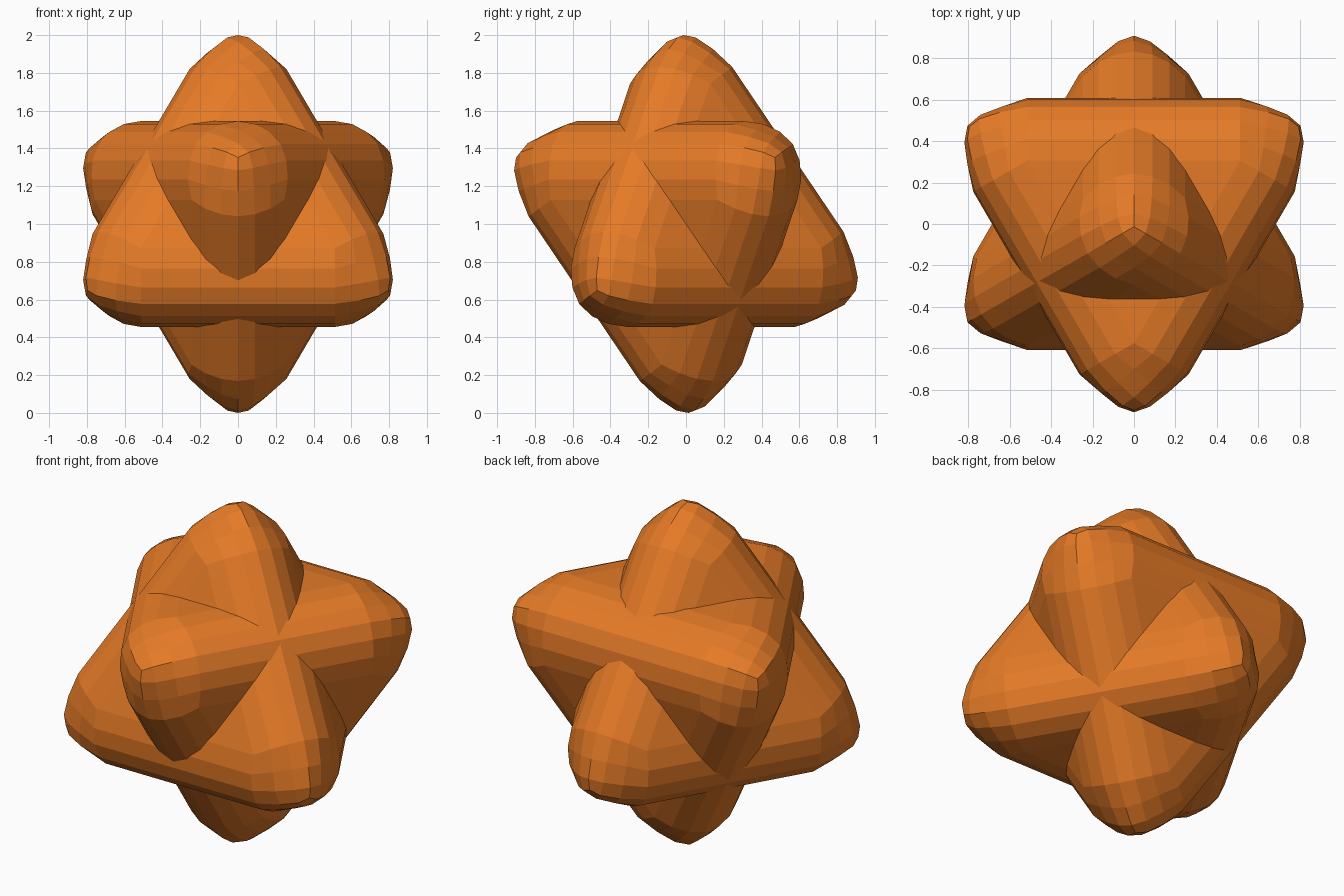
import bpy, bmesh, math
from mathutils import Vector

if "Cube" in bpy.data.objects:
    bpy.data.objects.remove(bpy.data.objects["Cube"])

orange = bpy.data.materials.new("orange")
orange.diffuse_color = (0.78, 0.195, 0.02, 1)
orange.use_nodes = True
orange.node_tree.nodes["Principled BSDF"].inputs["Base Color"].default_value = orange.diffuse_color

# Target bounds of the upright solid: one point up, one point to the back
LOW = Vector((-0.82, -0.61, 0.455))
HIGH = Vector((0.82, 0.91, 2.0))
RADIUS = 1.59      # centre to sharp corner before rounding
OFFSET = 0.442     # width of the rounding on each face
SEGMENTS = 6


def rounded_tetrahedron(name, flip):
    bm = bmesh.new()
    # Sharp tetrahedron
    ring = RADIUS * math.sqrt(8) / 3
    bm.verts.new((0, 0, RADIUS))
    for k in range(3):
        a = math.radians(90 + 120 * k)
        bm.verts.new((ring * math.cos(a), ring * math.sin(a), -RADIUS / 3))
    bmesh.ops.convex_hull(bm, input=bm.verts[:])
    bmesh.ops.recalc_face_normals(bm, faces=bm.faces[:])
    # Rounded edges and corners
    bmesh.ops.bevel(bm, geom=bm.edges[:], offset=OFFSET, offset_type='OFFSET',
                    segments=SEGMENTS, profile=0.5, affect='EDGES',
                    clamp_overlap=False)
    # Fit to size
    lo = [min(v.co[i] for v in bm.verts) for i in range(3)]
    hi = [max(v.co[i] for v in bm.verts) for i in range(3)]
    for v in bm.verts:
        for i in range(3):
            t = (v.co[i] - lo[i]) / (hi[i] - lo[i])
            v.co[i] = LOW[i] + t * (HIGH[i] - LOW[i])
        # Half turn about the x axis through the middle
        if flip:
            v.co.y, v.co.z = -v.co.y, 2 - v.co.z
    bmesh.ops.recalc_face_normals(bm, faces=bm.faces[:])
    mesh = bpy.data.meshes.new(name)
    bm.to_mesh(mesh)
    bm.free()
    mesh.materials.append(orange)
    obj = bpy.data.objects.new(name, mesh)
    bpy.context.collection.objects.link(obj)
    return obj


# Two interlocking solids, one upright and one upside down
rounded_tetrahedron("upright_tetrahedron", False)
rounded_tetrahedron("inverted_tetrahedron", True)
